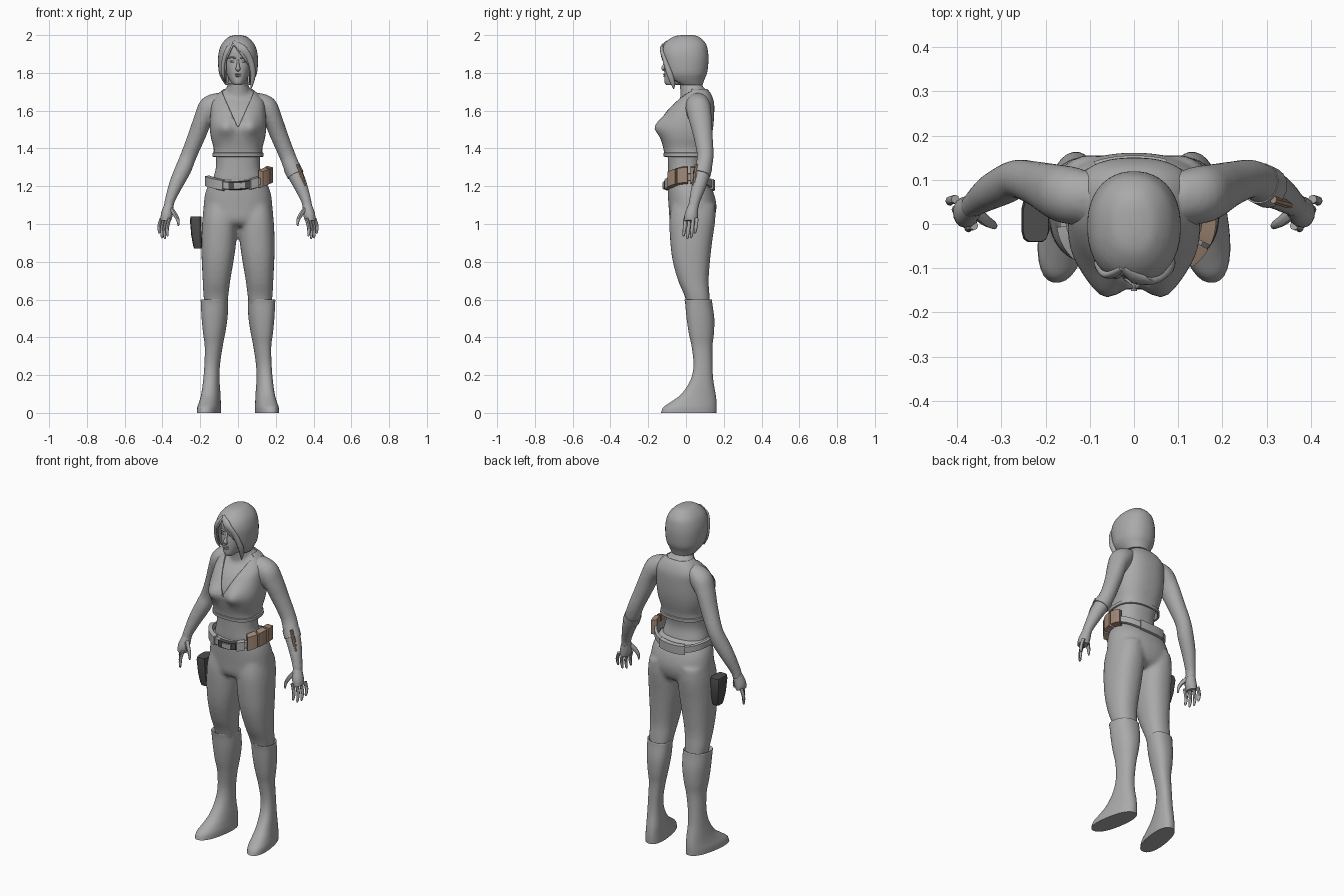
import bpy, bmesh, math
from mathutils import Vector


def material(name, rgb):
    m = bpy.data.materials.new(name)
    m.diffuse_color = (*rgb, 1)
    return m


GREY = material("grey", (0.40, 0.40, 0.40))
BROWN = material("brown", (0.36, 0.25, 0.18))
DARK = material("dark_grey", (0.075, 0.075, 0.075))


def spline(rows, n):
    """Smooth a short list of rows into a denser one."""
    out = []
    for i in range(len(rows) - 1):
        p0, p1, p2 = rows[max(i - 1, 0)], rows[i], rows[i + 1]
        p3 = rows[min(i + 2, len(rows) - 1)]
        for k in range(n):
            t = k / n
            out.append([0.5 * (2 * b + (c - a) * t + (2 * a - 5 * b + 4 * c - d) * t * t
                               + (3 * b - a - 3 * c + d) * t ** 3)
                        for a, b, c, d in zip(p0, p1, p2, p3)])
    out.append(list(rows[-1]))
    return out


def skin_rings(bm, rings, cap=True):
    vs = [[bm.verts.new(p) for p in r] for r in rings]
    n = len(vs[0])
    for a, b in zip(vs, vs[1:]):
        for i in range(n):
            bm.faces.new((a[i], a[(i + 1) % n], b[(i + 1) % n], b[i]))
    if cap:
        bm.faces.new(vs[0])
        bm.faces.new(vs[-1])


def loft(bm, rows, side=1, n=2.3, seg=32, steps=4, cap=True, shear=0.0):
    """Stack level sections given as (z, centre x, half width, front y, back y)."""
    rings = []
    for z, cx, hw, yf, yb in spline(rows, steps):
        ring = []
        for i in range(seg):
            a = 2 * math.pi * (i + 0.5) / seg
            c, s = math.cos(a), math.sin(a)
            x = cx + hw * math.copysign(abs(c) ** (2 / n), c)
            y = (yf + yb) / 2 + (yb - yf) / 2 * math.copysign(abs(s) ** (2 / n), s)
            ring.append(Vector((side * (x + shear * (0.09 - y)), y, z)))
        rings.append(ring)
    skin_rings(bm, rings, cap)


def tube(bm, rows, side=1, seg=16, steps=4):
    """Sweep an ellipse along points given as (x, y, z, radius x, radius y)."""
    pts = spline(rows, steps)
    rings = []
    for i, (x, y, z, ra, rb) in enumerate(pts):
        t = (Vector(pts[min(i + 1, len(pts) - 1)][:3]) - Vector(pts[max(i - 1, 0)][:3])).normalized()
        ref = Vector((0, 1, 0)) if abs(t.x) > 0.9 else Vector((1, 0, 0))
        u = (ref - t * ref.dot(t)).normalized()
        v = t.cross(u)
        ring = []
        for k in range(seg):
            a = 2 * math.pi * k / seg
            p = Vector((x, y, z)) + u * ra * math.cos(a) + v * rb * math.sin(a)
            ring.append(Vector((side * p.x, p.y, p.z)))
        rings.append(ring)
    skin_rings(bm, rings)


def finish(name, bm, mat, sharp=45, voxel=0, thick=0):
    bmesh.ops.recalc_face_normals(bm, faces=bm.faces[:])
    me = bpy.data.meshes.new(name)
    bm.to_mesh(me)
    bm.free()
    me.materials.append(mat)
    me.polygons.foreach_set("use_smooth", [True] * len(me.polygons))
    me.set_sharp_from_angle(angle=math.radians(sharp))
    ob = bpy.data.objects.new(name, me)
    bpy.context.scene.collection.objects.link(ob)
    if voxel:
        m = ob.modifiers.new("blend", "REMESH")
        m.mode, m.voxel_size, m.use_smooth_shade = "VOXEL", voxel, True
        m = ob.modifiers.new("soften", "SMOOTH")
        m.factor, m.iterations = 0.5, 6
    if thick:
        m = ob.modifiers.new("thickness", "SOLIDIFY")
        m.thickness, m.offset = thick, -1
    return ob


def cut_opening(bm, planes, inside):
    """Slice along planes, then remove the faces the rule selects."""
    for co, no in planes:
        bmesh.ops.bisect_plane(bm, geom=bm.verts[:] + bm.edges[:] + bm.faces[:],
                               plane_co=co, plane_no=no)
    gone = [f for f in bm.faces if inside(f.calc_center_median())]
    bmesh.ops.delete(bm, geom=gone, context="FACES")


# Bare body: torso, neck and both arms blended together
bm = bmesh.new()
loft(bm, [(1.13, 0, .12, -.07, .11), (1.22, 0, .135, -.092, .10), (1.30, 0, .117, -.095, .085),
          (1.38, 0, .12, -.10, .10), (1.50, 0, .14, -.125, .13), (1.60, 0, .137, -.088, .138),
          (1.66, 0, .13, -.035, .135), (1.70, 0, .088, -.005, .115), (1.73, 0, .05, .0, .085)])
loft(bm, [(1.64, 0, .075, -.03, .10), (1.70, 0, .064, -.03, .095), (1.74, 0, .055, -.035, .085),
          (1.81, 0, .055, -.04, .085)], n=2)
for s in (1, -1):
    tube(bm, [(.09, .06, 1.655, .045, .055), (.145, .065, 1.62, .062, .066), (.182, .075, 1.56, .051, .062),
              (.217, .09, 1.47, .047, .052), (.262, .102, 1.36, .043, .044), (.29, .09, 1.29, .044, .045),
              (.328, .07, 1.21, .038, .040), (.362, .045, 1.12, .027, .030), (.368, .038, 1.08, .027, .030)],
         side=s, seg=20)
finish("bare_body", bm, GREY, voxel=.009)

# Hands with fingers and thumb
for s, label in ((1, "left"), (-1, "right")):
    bm = bmesh.new()
    tube(bm, [(.364, .042, 1.11, .022, .025), (.37, .035, 1.08, .028, .030), (.378, .028, 1.045, .031, .035),
              (.384, .026, 1.015, .026, .034)], side=s)
    for i, length in enumerate((.095, .11, .105, .08)):
        x, y = .362 + .014 * i, -.004 + .020 * i
        tube(bm, [(x, y, 1.03, .010, .010), (x + .013, y - .003, 1.03 - length * .5, .0095, .0095),
                  (x + .012, y - .008, 1.03 - length * .9, .007, .007),
                  (x + .011, y - .009, 1.03 - length, .003, .003)], side=s, seg=8, steps=2)
    tube(bm, [(.362, .03, 1.085, .014, .016), (.336, .008, 1.055, .012, .013), (.318, -.003, 1.02, .009, .009),
              (.316, -.006, .99, .004, .004)], side=s, seg=8, steps=3)
    finish(label + "_hand", bm, GREY)

# Trousers: pelvis and legs blended together
bm = bmesh.new()
loft(bm, [(1.24, 0, .142, -.097, .105), (1.17, 0, .172, -.097, .145), (1.09, 0, .183, -.092, .162),
          (1.02, 0, .187, -.085, .145), (.99, 0, .17, -.06, .11)])
for s in (1, -1):
    loft(bm, [(1.10, .095, .08, -.075, .155), (1.02, .097, .092, -.088, .155), (.90, .102, .092, -.083, .138),
              (.80, .108, .084, -.07, .127), (.70, .114, .073, -.042, .12), (.62, .117, .066, -.008, .125),
              (.55, .117, .056, .01, .13)], side=s)
finish("trousers", bm, GREY, voxel=.011)

# Tall boots with toes turned slightly out
for s, label in ((1, "left"), (-1, "right")):
    bm = bmesh.new()
    loft(bm, [(.585, .12, .055, .01, .12), (.60, .121, .070, -.007, .136), (.575, .121, .071, -.004, .140),
              (.50, .122, .067, .003, .150), (.42, .125, .057, .015, .148), (.35, .128, .046, .030, .140),
              (.25, .137, .040, .040, .140), (.17, .140, .042, .022, .145), (.10, .140, .048, -.025, .157),
              (.06, .141, .053, -.078, .162), (.03, .142, .058, -.120, .163), (0, .142, .059, -.133, .162)],
         side=s, shear=.15)
    finish(label + "_boot", bm, GREY)

# Cropped sleeveless vest with shaped bust and open neckline
bm = bmesh.new()
loft(bm, [(1.36, 0, .132, -.113, .115), (1.40, 0, .129, -.120, .12), (1.46, 0, .144, -.134, .135),
          (1.52, 0, .150, -.136, .145), (1.60, 0, .145, -.100, .150), (1.65, 0, .138, -.055, .147),
          (1.69, 0, .105, -.018, .132), (1.715, 0, .075, -.005, .112)], n=2.5, seg=48, cap=False)
for v in bm.verts:
    if v.co.y < 0:
        v.co.y -= .036 * math.exp(-((abs(v.co.x) - .068) / .045) ** 2 - ((v.co.z - 1.515) / .05) ** 2)
cut_opening(bm, [((0, 0, 1.51), (1, 0, -.45)), ((0, 0, 1.51), (-1, 0, -.45))],
            lambda c: c.y < .03 and abs(c.x) < .45 * (c.z - 1.51))
finish("vest", bm, GREY, thick=.007)

# Raised hem round the bottom of the vest
bm = bmesh.new()
loft(bm, [(1.355, 0, .130, -.112, .114), (1.358, 0, .136, -.118, .121), (1.376, 0, .135, -.120, .122),
          (1.38, 0, .128, -.112, .114)], n=2.5, seg=48, steps=1, cap=False)
finish("vest_hem", bm, GREY)
bm = bmesh.new()
tube(bm, [(0, -.125, 1.51, .007, .007), (0, -.152, 1.51, .007, .007)], steps=1, seg=8)
finish("vest_button", bm, GREY)

# Head
bm = bmesh.new()
loft(bm, [(1.735, 0, .022, -.103, -.05), (1.748, 0, .036, -.113, .02), (1.785, 0, .057, -.114, .07),
          (1.83, 0, .071, -.113, .09), (1.87, 0, .077, -.108, .10), (1.92, 0, .077, -.108, .10),
          (1.96, 0, .06, -.085, .08), (1.98, 0, .03, -.04, .05)], n=2.2)
finish("head", bm, GREY)

# Nose, lips, eyes and brows
bm = bmesh.new()
tube(bm, [(0, -.104, 1.872, .005, .005), (0, -.117, 1.838, .008, .008), (0, -.122, 1.822, .013, .009),
          (0, -.110, 1.812, .009, .006)], seg=10)
finish("nose", bm, GREY)
bm = bmesh.new()
for z, d in ((1.793, -.112), (1.783, -.111)):
    tube(bm, [(-.022, d + .007, z, .002, .002), (0, d - .003, z, .006, .005), (.022, d + .007, z, .002, .002)], seg=8)
finish("lips", bm, GREY)
bm = bmesh.new()
for s in (1, -1):
    tube(bm, [(.015, -.101, 1.858, .002, .002), (.029, -.102, 1.86, .006, .007), (.045, -.090, 1.86, .002, .002)],
         side=s, seg=8)
    tube(bm, [(.012, -.106, 1.877, .004, .004), (.032, -.104, 1.883, .005, .004), (.052, -.088, 1.878, .003, .003)],
         side=s, seg=8)
finish("eyes_and_brows", bm, GREY)

# Bobbed hair with a face opening below the parting
bm = bmesh.new()
loft(bm, [(2.0, 0, .015, -.025, .035), (1.99, 0, .05, -.07, .07), (1.955, 0, .085, -.115, .105),
          (1.91, 0, .102, -.134, .117), (1.86, 0, .106, -.130, .119), (1.80, 0, .101, -.118, .112),
          (1.765, 0, .086, -.095, .098), (1.735, 0, .066, -.05, .088)], n=2.2, seg=40)
cut_opening(bm, [((-.025, 0, 1.95), (1, 0, .75)), ((-.025, 0, 1.95), (1, 0, -.45)),
                 ((0, -.03, 0), (0, 1, 0)), ((.064, 0, 0), (1, 0, 0)), ((-.066, 0, 0), (1, 0, 0))],
            lambda c: c.y < -.03 and -.066 < c.x < .064
            and -.45 * (1.95 - c.z) > c.x + .025 - 1.2 * (1.95 - c.z)
            and c.x + .025 > -.45 * (1.95 - c.z) and c.z < 1.95)
finish("hair", bm, GREY, thick=.008)
bm = bmesh.new()
tube(bm, [(-.025, -.10, 1.965, .008, .006), (.02, -.128, 1.93, .022, .010), (.062, -.112, 1.87, .018, .012),
          (.08, -.088, 1.80, .014, .016), (.074, -.07, 1.745, .009, .012), (.068, -.065, 1.715, .002, .002)])
tube(bm, [(-.028, -.10, 1.965, .006, .006), (-.055, -.115, 1.92, .014, .009), (-.076, -.098, 1.86, .011, .012),
          (-.08, -.08, 1.80, .009, .014), (-.07, -.07, 1.755, .002, .003)])
finish("hair_strands", bm, GREY)


def band(name, a0, a1, height, thick, mat, lift=0.0):
    """Belt section between two angles, following the hip curve."""
    bm = bmesh.new()
    count = max(4, int(abs(a1 - a0) / 6))
    rings = []
    for i in range(count + 1):
        a = math.radians(a0 + (a1 - a0) * i / count)
        c, s = math.cos(a), math.sin(a)
        ring = []
        for t, h in ((-.008, -.5), (thick, -.42), (thick, .42), (-.008, .5)):
            x = (.162 + t) * math.copysign(abs(c) ** .87, c)
            y = .017 + (.124 + t) * math.copysign(abs(s) ** .87, s)
            ring.append(Vector((x, y, 1.203 + .035 * c * c + .01 * c + lift + h * height)))
        rings.append(ring)
    skin_rings(bm, rings)
    finish(name, bm, mat, sharp=35)


# Belt with pads, buckle and side pouches
band("belt", 0, 360, .042, .006, GREY)
for i, (a0, a1) in enumerate(((188, 245), (68, 118), (290, 306))):
    band("belt_pad_%d" % (i + 1), a0, a1, .06, .014, GREY)
band("buckle", 256, 288, .046, .012, DARK)
band("buckle_plate", 265, 279, .034, .018, GREY)
for i in range(3):
    band("pouch_%d" % (i + 1), 312 + 25 * i, 333 + 25 * i, .095, .024, BROWN, lift=.012)

# Thigh holster
bm = bmesh.new()
loft(bm, [(1.04, -.222, .029, -.04, .055), (1.02, -.224, .031, -.042, .06), (.94, -.220, .028, -.036, .05),
          (.885, -.214, .024, -.027, .036), (.87, -.213, .020, -.022, .03)], n=4, seg=12, steps=1)
finish("holster", bm, DARK, sharp=25)

# Forearm wrap and two slim blades in sheaths
bm = bmesh.new()
tube(bm, [(.285, .092, 1.30, .046, .047), (.305, .082, 1.26, .046, .047)], steps=1, seg=20)
finish("forearm_wrap", bm, GREY)
for i in range(2):
    bm = bmesh.new()
    y = .045 + .028 * i
    tube(bm, [(.315, y + .01, 1.315, .008, .009), (.338, y + .004, 1.25, .010, .011),
              (.354, y - .002, 1.20, .007, .008)], seg=8, steps=1)
    finish("sheath_%d" % (i + 1), bm, BROWN, sharp=30)
    bm = bmesh.new()
    tube(bm, [(.352, y, 1.21, .005, .006), (.364, y - .006, 1.17, .003, .003)], seg=6, steps=1)
    finish("blade_%d" % (i + 1), bm, GREY)
